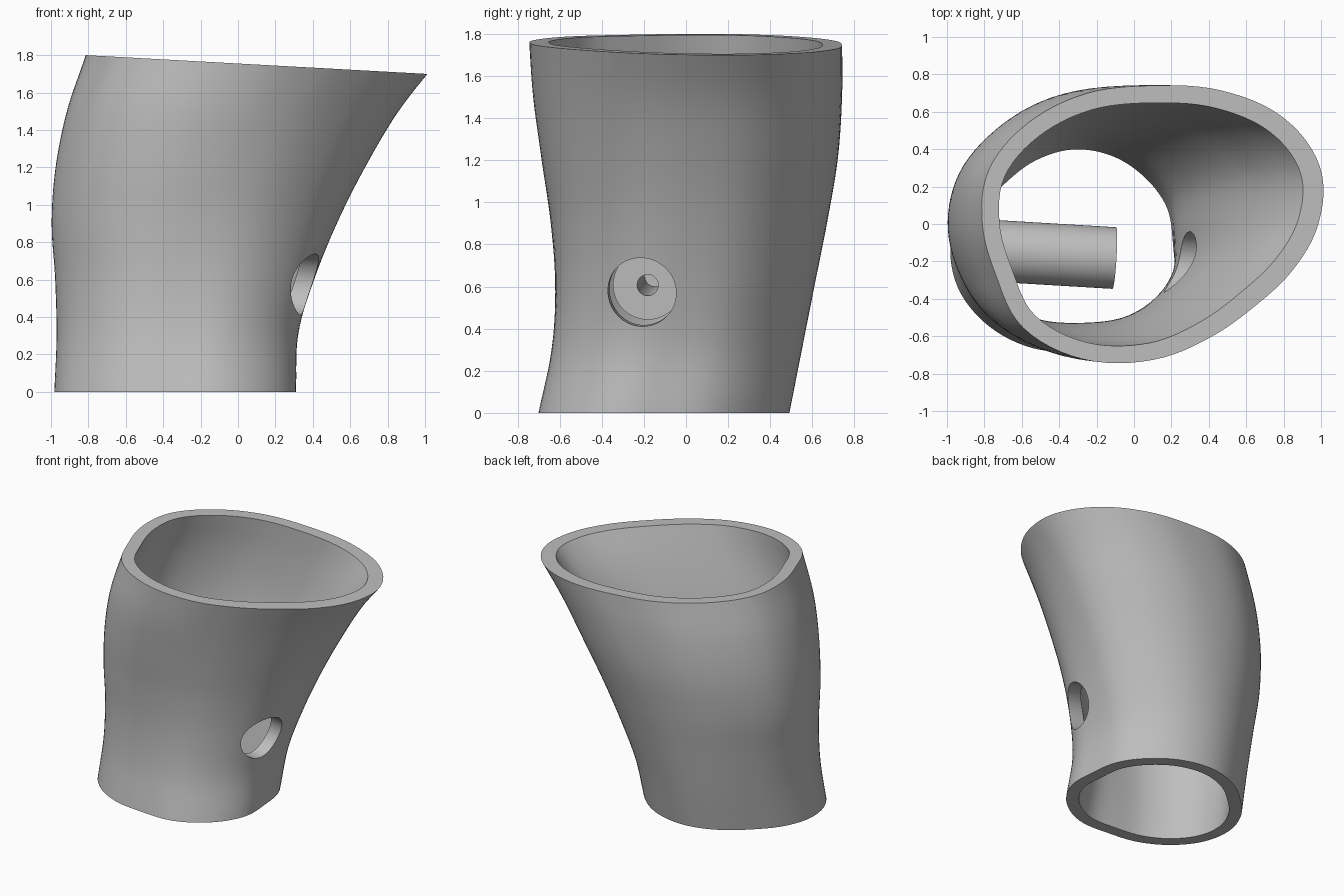
import bpy, bmesh, math
from mathutils import Vector

cube = bpy.data.objects.get("Cube")
if cube:
    bpy.data.objects.remove(cube, do_unlink=True)

grey = bpy.data.materials.new("plain grey")
grey.use_nodes = True
grey.diffuse_color = (0.52, 0.52, 0.52, 1)
grey.node_tree.nodes["Principled BSDF"].inputs["Base Color"].default_value = (0.52, 0.52, 0.52, 1)

# Extents of the tube at even heights, and the radii of the end outlines
STEP = 0.3
X_MIN = [-.98, -.97, -.98, -1.0, -.98, -.92, -.82]
X_MAX = [.31, .33, .42, .54, .685, .855, 1.075]
Y_MIN = [-.70, -.645, -.63, -.65, -.69, -.725, -.74]
Y_MAX = [.49, .55, .61, .67, .72, .74, .74]
BOTTOM = [.985, 1.0, 1.0, 1.01, 1.0, .955, .92, .955,
          1.0, 1.02, 1.01, .995, .985, 1.06, 1.08, 1.06]
TOP = [.985, 1.075, 1.09, 1.045, 1.0, 1.02, 1.03, 1.03,
       .99, .985, 1.065, 1.06, .985, .89, .85, .895]
SIDES, RINGS = 96, 40


def spline(values, s, closed=False):
    """Smooth interpolation through evenly spaced values."""
    n = len(values)
    i = int(s) if closed else max(0, min(int(s), n - 2))
    f = s - i

    def at(k):
        if closed:
            return values[k % n]
        if k < 0:
            return 2 * values[0] - values[1]
        if k >= n:
            return 2 * values[-1] - values[-2]
        return values[k]
    a, b, c, d = (at(i + k) for k in (-1, 0, 1, 2))
    return b + f * (c - a + f * (2 * a - 5 * b + 4 * c - d + f * (3 * (b - c) + d - a))) / 2


def section(t, wall):
    """One ring at height fraction t, moved inwards by a share of the wall."""
    pts = []
    for k in range(SIDES):
        ang = math.tau * k / SIDES
        low, high = (spline(tab, len(tab) * k / SIDES, True) for tab in (BOTTOM, TOP))
        r = low + t * (high - low)
        u, v = r * math.cos(ang), r * math.sin(ang)
        s = t * (1.75 - 0.05 * u) / STEP
        x0, x1, y0, y1 = (spline(tab, s) for tab in (X_MIN, X_MAX, Y_MIN, Y_MAX))
        pts.append(Vector(((x0 + x1 + u * (x1 - x0)) / 2, (y0 + y1 + v * (y1 - y0)) / 2, 0)))
    ring = []
    for k, p in enumerate(pts):
        tan = (pts[(k + 1) % SIDES] - pts[k - 1]).normalized()
        depth = wall * (0.092 + 0.018 * t * max(0, math.cos(math.tau * k / SIDES)))
        q = p + Vector((-tan.y, tan.x, 0)) * depth
        q.z = t * (1.755 - 0.055 * q.x)
        ring.append(q)
    return ring


def make(name, bm):
    bmesh.ops.recalc_face_normals(bm, faces=bm.faces)
    me = bpy.data.meshes.new(name)
    bm.to_mesh(me)
    bm.free()
    me.materials.append(grey)
    ob = bpy.data.objects.new(name, me)
    bpy.context.collection.objects.link(ob)
    return ob


def bridge(bm, a, b):
    n = len(a)
    for k in range(n):
        bm.faces.new((a[k], a[(k + 1) % n], b[(k + 1) % n], b[k]))


def tube(name, wall, hollow):
    """Lofted body: a hollow sleeve, or a solid core inset into the wall."""
    bm = bmesh.new()

    def skin(w):
        rings = [[bm.verts.new(p) for p in section(j / RINGS, w)] for j in range(RINGS + 1)]
        for a, b in zip(rings, rings[1:]):
            bridge(bm, a, b)
        return rings
    outer = skin(wall)
    if hollow:
        inner = skin(1)
        bridge(bm, outer[0], inner[0])
        bridge(bm, outer[-1], inner[-1])
    else:
        bm.faces.new(outer[0])
        bm.faces.new(outer[-1])
    return make(name, bm)


# Common axis of the peg and the side hole
END = Vector((-.105, -.182, .607))
AXIS = Vector((1, -.06, -.07)).normalized()


def lathe(name, profile, sides=64):
    """Closed turned solid along the axis; profile is (distance, radius)."""
    bm = bmesh.new()
    side = AXIS.cross(Vector((0, 0, 1))).normalized()
    up = side.cross(AXIS)
    rings = []
    for d, r in profile:
        rings.append([bm.verts.new(END + AXIS * d + r * (side * math.cos(a) + up * math.sin(a)))
                      for a in (math.tau * k / sides for k in range(sides))])
    for a, b in zip(rings, rings[1:]):
        bridge(bm, a, b)
    bm.faces.new(rings[0])
    bm.faces.new(rings[-1])
    return make(name, bm)


def boolean(ob, cutter, operation):
    mod = ob.modifiers.new("cut", 'BOOLEAN')
    mod.object, mod.operation, mod.solver = cutter, operation, 'EXACT'
    cutter.hide_render = True
    bpy.context.view_layer.update()
    me = bpy.data.meshes.new_from_object(ob.evaluated_get(bpy.context.evaluated_depsgraph_get()))
    ob.modifiers.clear()
    ob.data = me
    bpy.data.objects.remove(cutter, do_unlink=True)


# Sleeve with the round side hole
sleeve = tube("sleeve", 0, True)
boolean(sleeve, lathe("hole_cutter", [(.25, .165), (.9, .165)]), 'DIFFERENCE')

# Inner peg with a deep bore, its root trimmed to sit inside the wall
peg = lathe("inner_peg", [(-1.1, .165), (0, .165), (0, .05), (-.6, .05)])
boolean(peg, tube("trim_core", .5, False), 'INTERSECT')

# Smooth shading with sharp rims
bpy.ops.object.select_all(action='DESELECT')
for ob in (sleeve, peg):
    ob.select_set(True)
bpy.context.view_layer.objects.active = sleeve
bpy.ops.object.shade_smooth_by_angle(angle=math.radians(35))
